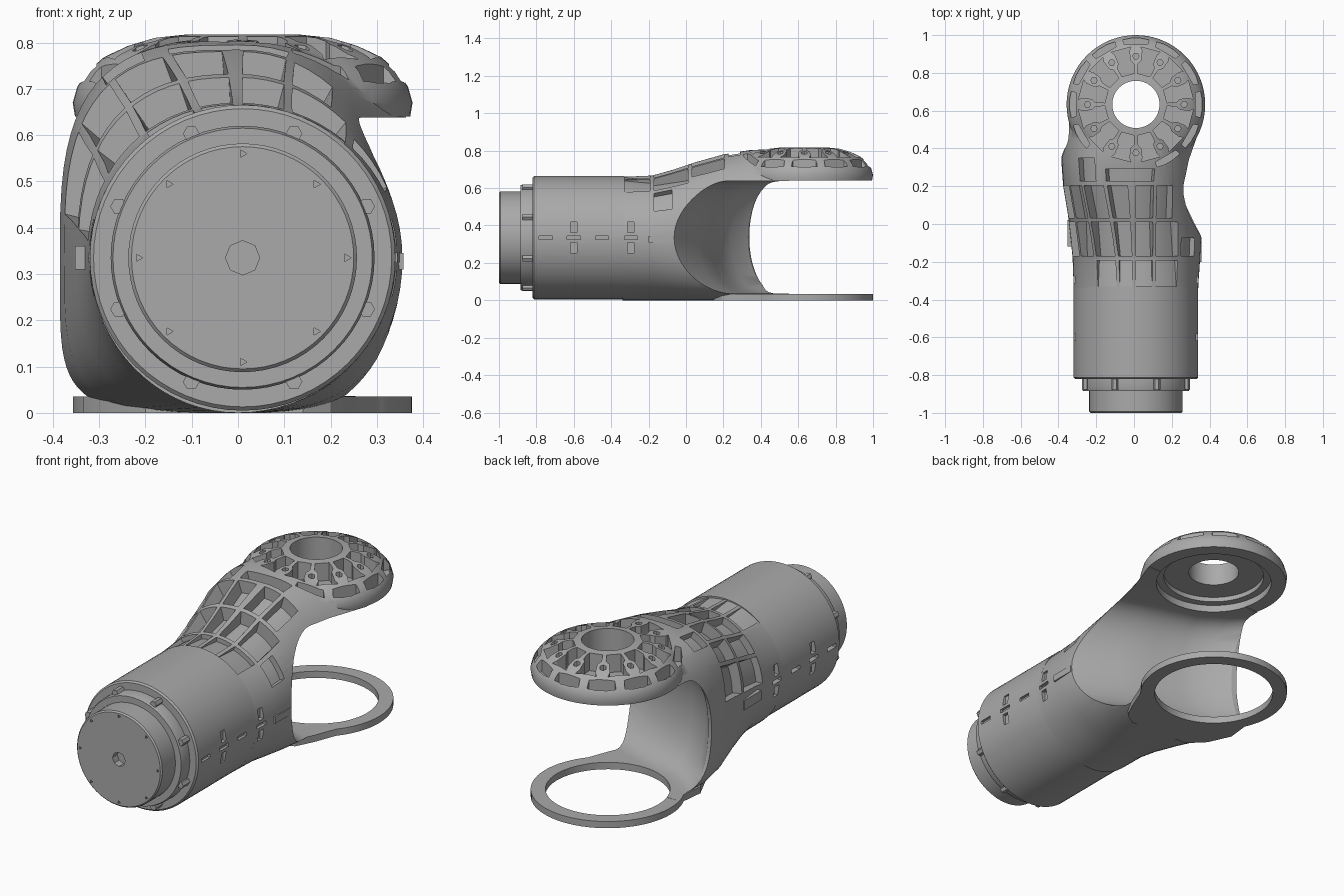
import bpy, bmesh
from math import sin, cos, pi, radians, copysign

if "Cube" in bpy.data.objects:
    bpy.data.objects.remove(bpy.data.objects["Cube"], do_unlink=True)

grey = bpy.data.materials.new("satin_grey")
grey.use_nodes = True
grey.diffuse_color = (0.4, 0.4, 0.4, 1)
grey.node_tree.nodes["Principled BSDF"].inputs["Base Color"].default_value = (0.4, 0.4, 0.4, 1)

HUB_Y = 0.633      # centre of the joint
MID = 0.335        # height of the barrel axis
AXIS_X = 0.01


def loft(bm, rings):
    """Skin a list of closed rings and cap both ends."""
    rows = [[bm.verts.new(p) for p in ring] for ring in rings]
    n = len(rows[0])
    for a, b in zip(rows, rows[1:]):
        for i in range(n):
            j = (i + 1) % n
            bm.faces.new((a[i], a[j], b[j], b[i]))
    bm.faces.new(rows[0][::-1])
    bm.faces.new(rows[-1])


def make(name, *solids):
    bm = bmesh.new()
    for rings in solids:
        loft(bm, rings)
    bmesh.ops.recalc_face_normals(bm, faces=bm.faces)
    mesh = bpy.data.meshes.new(name)
    bm.to_mesh(mesh)
    bm.free()
    mesh.materials.append(grey)
    ob = bpy.data.objects.new(name, mesh)
    bpy.context.collection.objects.link(ob)
    return ob


def boolean(ob, other, operation="DIFFERENCE", keep=False):
    mod = ob.modifiers.new("cut", "BOOLEAN")
    mod.operation, mod.solver, mod.object = operation, "EXACT", other
    bpy.context.view_layer.objects.active = ob
    bpy.ops.object.modifier_apply(modifier=mod.name)
    if not keep:
        bpy.data.objects.remove(other, do_unlink=True)


def turned_z(profile, x=AXIS_X, y=HUB_Y, n=64):
    return [[(x + r * cos(2 * pi * i / n), y + r * sin(2 * pi * i / n), z)
             for i in range(n)] for r, z in profile]


def turned_y(profile, x=AXIS_X, z=MID, n=64):
    return [[(x + r * cos(2 * pi * i / n), y, z + r * sin(2 * pi * i / n))
             for i in range(n)] for r, y in profile]


def box(x0, x1, y0, y1, z0, z1):
    return [[(x0, y0, z), (x1, y0, z), (x1, y1, z), (x0, y1, z)] for z in (z0, z1)]


def blend(table, t):
    """Linear interpolation in a table whose first column is the key."""
    for a, b in zip(table, table[1:]):
        if t <= b[0]:
            f = max(0, (t - a[0]) / (b[0] - a[0]))
            return [p + (q - p) * f for p, q in zip(a[1:], b[1:])]
    return list(table[-1][1:])


# Shell sections: y, left reach, right reach, top, then corner squareness
# for upper left, lower left, upper right, lower right
SECTIONS = [
    (-0.34, 0.32, 0.34, 0.66, 2, 2, 2, 2),
    (-0.18, 0.325, 0.35, 0.667, 2.1, 2, 2, 2),
    (-0.08, 0.335, 0.355, 0.695, 2.3, 2.2, 2, 2.2),
    (0.05, 0.35, 0.35, 0.738, 2.6, 2.8, 2, 2.6),
    (0.2, 0.375, 0.345, 0.78, 3, 4, 2.1, 3),
    (0.34, 0.385, 0.355, 0.803, 3.1, 5, 2.3, 3),
    (0.45, 0.38, 0.38, 0.808, 3, 5, 2.6, 3),
    (0.55, 0.385, 0.41, 0.81, 2.9, 5, 2.8, 3),
]


def shell_point(y, deg, scale=1.0):
    left, right, top, ul, ll, ur, lr = blend(SECTIONS, y)
    c, s = cos(radians(deg)), sin(radians(deg))
    if c >= 0:
        rx, n = right, ur if s >= 0 else lr
    else:
        rx, n = left, ul if s >= 0 else ll
    rz = top - MID if s >= 0 else MID
    x = copysign(abs(c) ** (2 / n), c) * rx * scale
    z = copysign(abs(s) ** (2 / n), s) * rz * scale
    return (x, y, MID + z)


# Fork shell
fork = make("fork_shell", [[shell_point(s[0], a) for a in range(0, 360, 5)] for s in SECTIONS])

# Concave mouth between the two fork arms: x, front of the wall, curve depth, roundness
MOUTH = [(-0.45, 0.36, 0.21, 0.7), (-0.36, 0.33, 0.22, 0.7), (-0.28, 0.24, 0.22, 0.75),
         (-0.15, 0.17, 0.2, 0.8), (0, 0.13, 0.19, 0.9), (0.15, 0.06, 0.21, 1),
         (0.34, -0.055, 0.25, 1), (0.45, -0.12, 0.26, 1)]


def mouth_ring(x, front, depth, e):
    ring = [(x, front + depth * (1 - max(0, cos(radians(t))) ** e), 0.337 + 0.301 * sin(radians(t)))
            for t in range(-90, 91, 6)]
    return ring + [(x, 1.2, 0.638), (x, 1.2, 0.036)]


boolean(fork, make("mouth_cutter", [mouth_ring(*m) for m in MOUTH]))

# Domed upper joint plate, merged into the shell
dome = make("dome", turned_z([(0.362, 0.64), (0.367, 0.67), (0.357, 0.705), (0.335, 0.737),
                             (0.3, 0.768), (0.25, 0.792), (0.19, 0.81), (0.125, 0.817)]))
boolean(fork, dome, "UNION")

# Stepped bearing seat under the dome, the through hole, and the clear lower ring
boolean(fork, make("seat_cutter", turned_z([(0.288, 0.6), (0.288, 0.675), (0.25, 0.675),
                                            (0.25, 0.7)])))
boolean(fork, make("hole_cutter", turned_z([(0.125, 0.62), (0.125, 0.9)])))
ring_cutter = make("ring_cutter", turned_z([(0.296, -0.1), (0.296, 0.1)]))
boolean(fork, ring_cutter, keep=True)


def shell_pocket(y0, y1, a0, a1, floor0, floor1):
    rings = []
    for i in range(5):
        a = a0 + (a1 - a0) * i / 4
        rings.append([shell_point(y0, a, floor0), shell_point(y1, a, floor1),
                      shell_point(y1, a, 1.15), shell_point(y0, a, 1.15)])
    return rings


def dome_pocket(mid, half_outline, floor):
    """Prism symmetric about a radius; the outline lists (half angle, radius)."""
    outline = half_outline + [(-d, r) for d, r in reversed(half_outline)]
    return [[(AXIS_X + r * cos(radians(mid + d)), HUB_Y + r * sin(radians(mid + d)), z)
             for d, r in outline] for z in (floor, 0.95)]


# Weight-saving pockets, leaving a grid of ribs
pockets = []
edges = [47, 72, 90, 105, 128, 150, 176]
for a, b in zip(edges, edges[1:]):
    a, b = a + 1.6, b - 1.6
    pockets.append(shell_pocket(-0.17, 0.01, a, b, 0.88, 0.83))
    pockets.append(shell_pocket(0.032, 0.205, max(a, 55), b, 0.84, 0.86))
    if b < 140:
        pockets.append(shell_pocket(-0.33, -0.192, a, b, 0.99, 0.93))
pockets.append(shell_pocket(-0.17, -0.075, 25, 45, 0.92, 0.92))
pockets.append(shell_pocket(0.228, 0.29, 74, 104, 0.88, 0.88))
pockets.append(shell_pocket(0.228, 0.35, 113, 131, 0.92, 0.92))
web = [(12, 0.165), (12, 0.215), (8, 0.235), (8, 0.285), (10, 0.305)]
rim = [(11, 0.322), (11.5, 0.349), (4, 0.352)]
for a in range(0, 360, 30):
    pockets.append(dome_pocket(a + 15, web, 0.72))
    if a not in (240, 270):
        pockets.append(dome_pocket(a, rim, 0.685))
    bx, by = AXIS_X + 0.256 * cos(radians(a)), HUB_Y + 0.256 * sin(radians(a))
    pockets.append(turned_z([(0.017, 0.73), (0.017, 0.95)], bx, by, 6))
boolean(fork, make("pocket_cutter", *pockets))

# Lower ring plate with its rounded tongue
outline = [(AXIS_X + 0.366 * cos(radians(a)), HUB_Y + 0.367 * sin(radians(a)))
           for a in range(-40, 206, 5)]
outline += [(-0.335, 0.36), (-0.28, 0.24), (-0.2, 0.16), (0.14, 0.15), (0.2, 0.19), (0.245, 0.28)]
ring = make("lower_ring", [[(x, y, z) for x, y in outline] for z in (0, 0.035)])
boolean(ring, ring_cutter)

# Barrel with stepped collar and end cap
barrel = make("barrel", turned_y([(0.24, -1), (0.247, -0.993), (0.247, -0.885), (0.28, -0.885),
                                  (0.285, -0.87), (0.285, -0.82), (0.322, -0.82),
                                  (0.33, -0.812), (0.33, -0.33)]))
holes = [turned_y([(0.037, -1.1), (0.037, -0.96)], n=8)]
for k in range(8):
    a = k * pi / 4
    holes.append(turned_y([(0.009, -1.1), (0.009, -0.98)],
                          AXIS_X + 0.225 * cos(a), MID + 0.225 * sin(a), 3))
boolean(barrel, make("cap_hole_cutter", *holes))

# Small cross-shaped slots on both sides of the barrel
slots = []
for x in (-0.325, 0.345):
    for y in (-0.75, -0.6, -0.45, -0.295):
        slots.append(box(x - 0.02, x + 0.03, y - 0.035, y + 0.035, MID - 0.01, MID + 0.01))
    for y in (-0.6, -0.295):
        for z in (MID - 0.055, MID + 0.055):
            slots.append(box(x - 0.025, x + 0.03, y - 0.018, y + 0.018, z - 0.028, z + 0.028))
slot_cutter = make("slot_cutter", *slots)
boolean(barrel, slot_cutter, keep=True)
boolean(fork, slot_cutter)

# Collar bolts
bolts = []
for k in range(8):
    a = (k + 0.5) * pi / 4
    bolts.append(turned_y([(0.018, -0.875), (0.018, -0.81)],
                          AXIS_X + 0.29 * cos(a), MID + 0.29 * sin(a), 6))
collar_bolts = make("collar_bolts", *bolts)

# Seam lugs on the sides of the shell
lugs = make("seam_lugs", box(0.3, 0.357, -0.2, -0.07, 0.31, 0.345),
            box(-0.352, -0.3, -0.12, 0.02, 0.31, 0.36))

# Smooth shading with crisp edges
bpy.ops.object.select_all(action="DESELECT")
for ob in (fork, barrel, ring):
    ob.select_set(True)
bpy.context.view_layer.objects.active = fork
bpy.ops.object.shade_smooth_by_angle(angle=radians(28))
